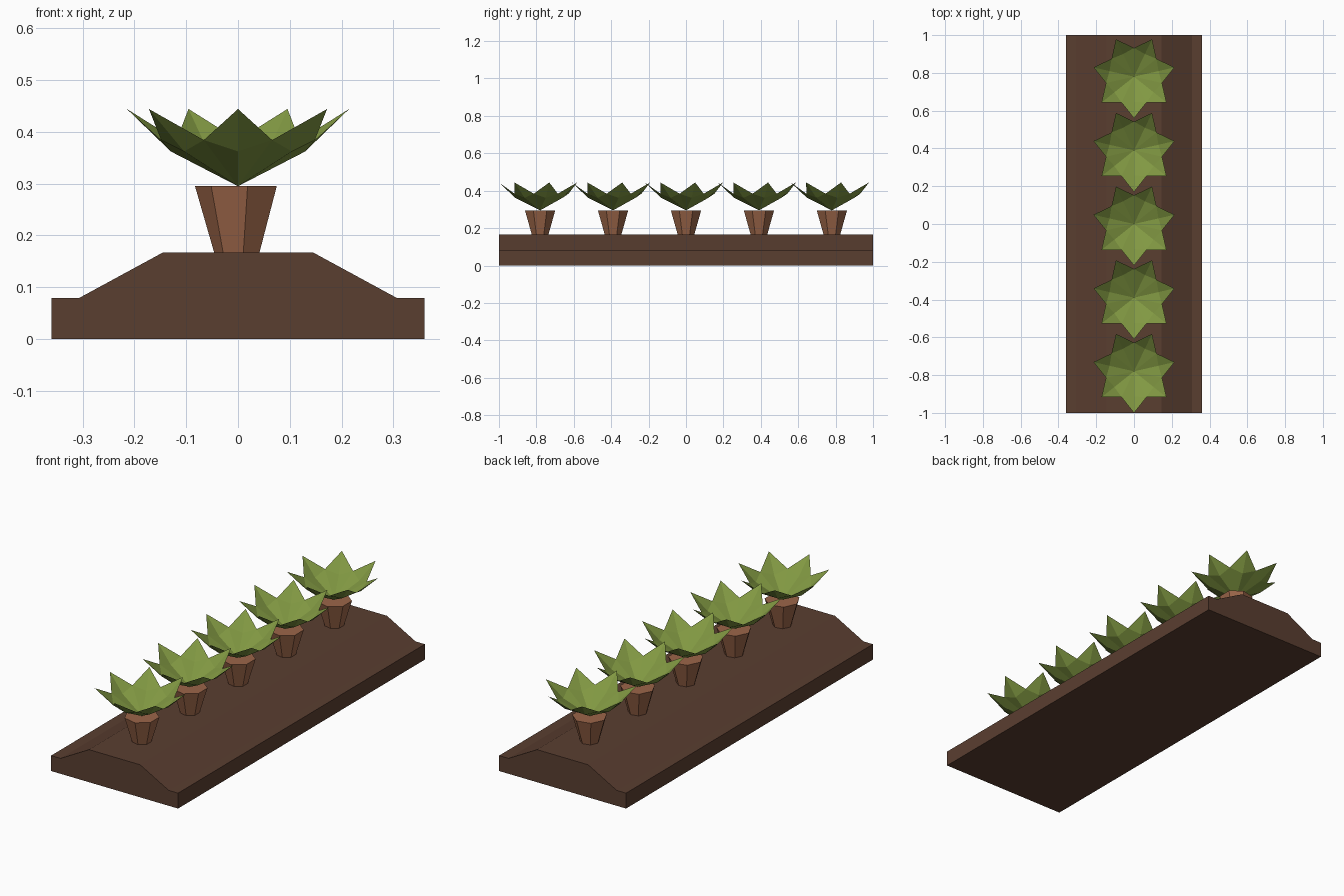
import bpy
import math

if "Cube" in bpy.data.objects:
    bpy.data.objects.remove(bpy.data.objects["Cube"])


def material(name, rgb):
    """Flat colour given as sRGB 0-255, stored as linear."""
    m = bpy.data.materials.new(name)
    lin = [((c / 255 + 0.055) / 1.055) ** 2.4 for c in rgb]
    m.diffuse_color = (*lin, 1)
    m.use_nodes = True
    m.node_tree.nodes["Principled BSDF"].inputs["Base Color"].default_value = m.diffuse_color
    return m


SOIL = material("soil brown", (90, 62, 48))
CLAY = material("terracotta", (156, 102, 73))
LEAF = material("leaf green", (129, 152, 66))


def add_mesh(name, verts, faces, mat, location=(0, 0, 0)):
    me = bpy.data.meshes.new(name)
    me.from_pydata(verts, [], faces)
    me.materials.append(mat)
    me.update()
    ob = bpy.data.objects.new(name, me)
    ob.location = location
    bpy.context.collection.objects.link(ob)
    return ob


def polar(r, angle, z):
    return (r * math.cos(angle), r * math.sin(angle), z)


# Raised soil bed: mirrored cross-section extruded along y
half = [(0.36, 0), (0.36, 0.079), (0.307, 0.079), (0.145, 0.167)]
profile = half + [(-x, z) for x, z in reversed(half)]
n = len(profile)
verts = [(x, y, z) for y in (-1, 1) for x, z in profile]
faces = [(i, i + n, (i + 1) % n + n, (i + 1) % n) for i in range(n)]
faces += [tuple(range(n)), tuple(reversed(range(n, 2 * n)))]
add_mesh("soil_bed", verts, faces, SOIL)

SIDES = 7
STEP = math.tau / SIDES
Z0, Z1 = 0.167, 0.295


def pot(y):
    # Tapered seven-sided pot
    verts = [polar(r, math.pi + k * STEP, z)
             for r, z in ((0.046, Z0), (0.083, Z1)) for k in range(SIDES)]
    faces = [(k, (k + 1) % SIDES, (k + 1) % SIDES + SIDES, k + SIDES)
             for k in range(SIDES)]
    faces += [tuple(reversed(range(SIDES))), tuple(range(SIDES, 2 * SIDES))]
    add_mesh("pot", verts, faces, CLAY, (0, y, 0))


def leaves(y):
    # Star-shaped rosette: each leaf is folded along a midrib and bent upward
    verts = [(0, 0, Z1)]
    faces = []
    for k in range(SIDES):
        a = -math.pi / 2 + k * STEP
        verts += [polar(0.133, a, 0.362),              # midrib bend
                  polar(0.220, a, 0.444),              # leaf tip
                  polar(0.152, a + STEP / 2, 0.384)]   # notch to next leaf
        mid, tip, right = 3 * k + 1, 3 * k + 2, 3 * k + 3
        left = 3 * ((k - 1) % SIDES) + 3
        faces += [(0, mid, right), (0, left, mid),
                  (mid, tip, right), (left, tip, mid)]
    add_mesh("leaf_rosette", verts, faces, LEAF, (0, y, 0))


# Row of five plants
for i in range(-2, 3):
    pot(i * 0.39)
    leaves(i * 0.39)
